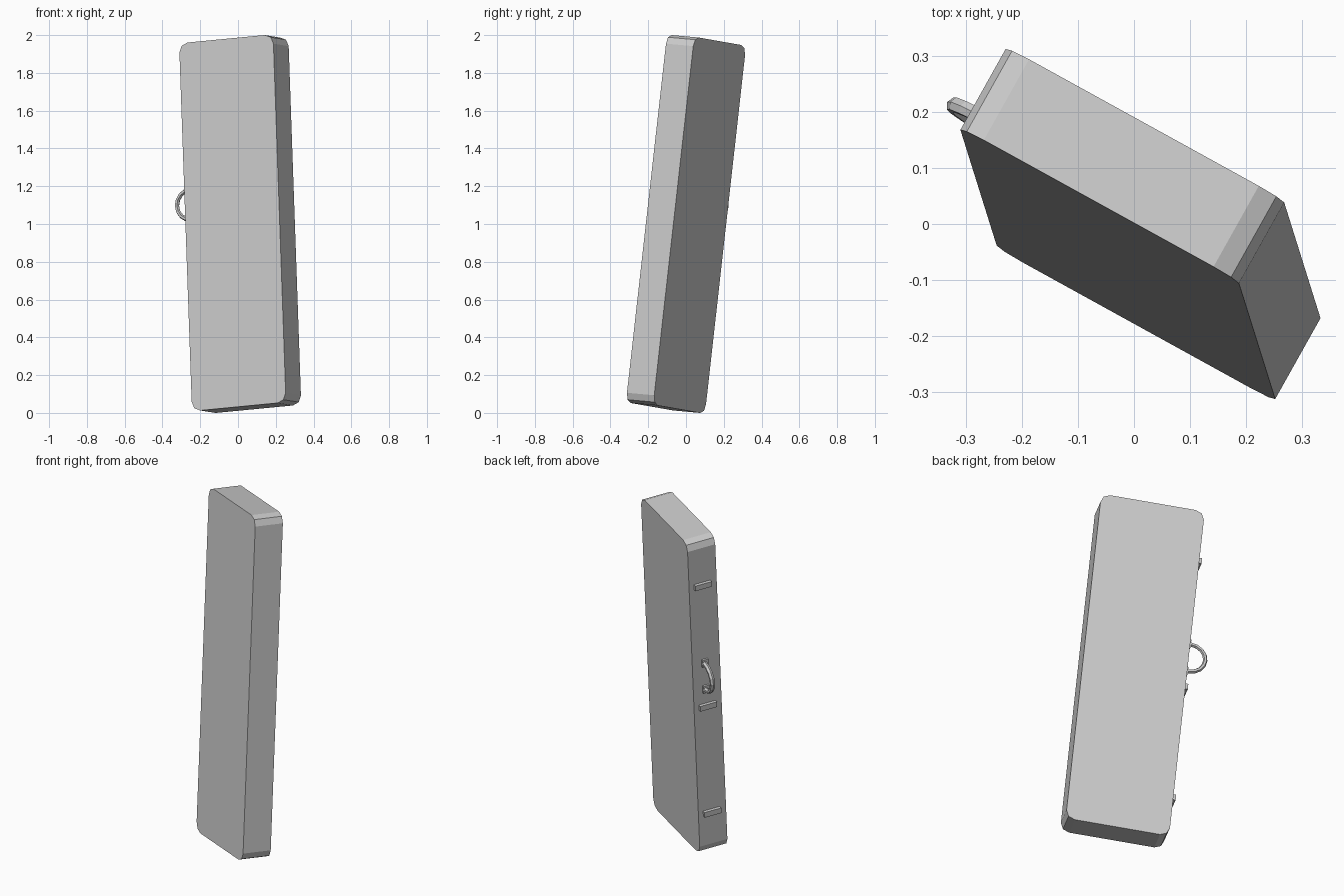
import bpy, bmesh, math
from mathutils import Matrix, Vector

if "Cube" in bpy.data.objects:
    bpy.data.objects.remove(bpy.data.objects["Cube"])

# Case frame: local x = width, y = thickness, z = length, leaning in the world
long_axis = Vector((-0.0348, 0.111, 0.993)).normalized()
wide_axis = Vector((0.8727, -0.4809, 0.0844))
wide_axis = (wide_axis - long_axis * wide_axis.dot(long_axis)).normalized()
thick_axis = long_axis.cross(wide_axis)
FRAME = Matrix((wide_axis, thick_axis, long_axis)).transposed().to_4x4()
FRAME.translation = (0.0115, 0, 1.0)

W, T, H = 0.57, 0.166, 1.961
SIDE = -W / 2          # side carrying the fittings
HANDLE_Z, HANDLE_Y = 0.13, 0.014


def add_object(name, bm):
    bmesh.ops.recalc_face_normals(bm, faces=bm.faces[:])
    mesh = bpy.data.meshes.new(name)
    bm.to_mesh(mesh)
    bm.free()
    obj = bpy.data.objects.new(name, mesh)
    obj.matrix_world = FRAME
    bpy.context.collection.objects.link(obj)
    return obj


def box(name, centre, size, round_corners=0):
    bm = bmesh.new()
    bmesh.ops.create_cube(bm, size=1, matrix=Matrix.Translation(centre) @ Matrix.Diagonal((*size, 1)))
    if round_corners:
        edges = [e for e in bm.edges
                 if abs(e.verts[0].co.y - e.verts[1].co.y) > size[1] * 0.9]
        bmesh.ops.bevel(bm, geom=edges, offset=round_corners, segments=2,
                        profile=0.5, affect='EDGES')
    return add_object(name, bm)


# Case body, rounded only in the outline
box("case_body", (0, 0, 0), (W, T, H), 0.05)

# Three clasps along the side
for i, z in enumerate((0.70, -0.06, -0.73)):
    box(f"clasp_{i + 1}", (SIDE + 0.0, 0.004, z), (0.036, 0.10, 0.032))

# Handle mounts
for name, s in (("upper", 1), ("lower", -1)):
    box(f"{name}_handle_mount", (SIDE, HANDLE_Y - 0.004, HANDLE_Z + s * 0.082), (0.024, 0.036, 0.045))

# Arched carrying handle: a low-sided tube swept along a half ellipse
bm = bmesh.new()
STEPS, SIDES, R = 8, 6, 0.012
rings = []
for i in range(STEPS + 1):
    a = math.pi * i / STEPS - math.pi / 2
    centre = Vector((SIDE - 0.012 - 0.089 * math.cos(a), HANDLE_Y, HANDLE_Z + 0.082 * math.sin(a)))
    out = Vector((-math.cos(a), 0, math.sin(a)))
    rings.append([bm.verts.new(centre + out * R * math.cos(b) + Vector((0, 1.2 * R * math.sin(b), 0)))
                  for b in (2 * math.pi * k / SIDES for k in range(SIDES))])
for r0, r1 in zip(rings, rings[1:]):
    for k in range(SIDES):
        n = (k + 1) % SIDES
        bm.faces.new((r0[k], r0[n], r1[n], r1[k]))
bm.faces.new(rings[0])
bm.faces.new(rings[-1])
add_object("handle", bm)
